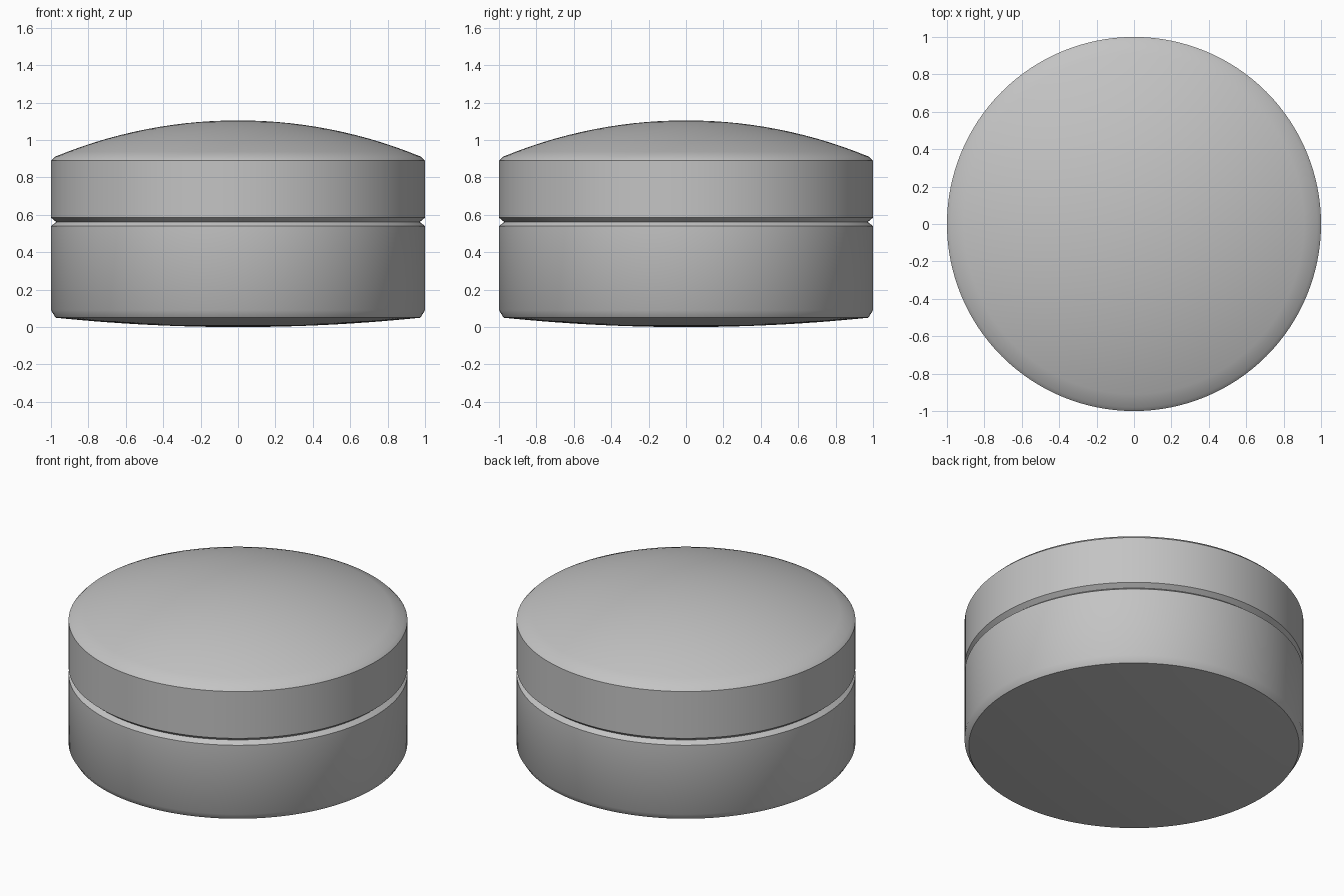
import bpy
import bmesh
import math

SEGMENTS = 128

default_cube = bpy.data.objects.get("Cube")
if default_cube:
    bpy.data.objects.remove(default_cube, do_unlink=True)

# One plain grey for the whole container
grey = bpy.data.materials.new("plain grey")
grey.use_nodes = True
colour = (0.55, 0.55, 0.55, 1)
grey.diffuse_color = colour
grey.node_tree.nodes["Principled BSDF"].inputs["Base Color"].default_value = colour


def cap(radius, rim_z, centre_z, steps=14):
    """Profile of a shallow spherical cap, from its centre out to its rim."""
    rise = abs(centre_z - rim_z)
    sphere = (radius ** 2 + rise ** 2) / (2 * rise)
    sign = 1 if centre_z > rim_z else -1
    points = []
    for i in range(steps + 1):
        r = radius * i / steps
        drop = sphere - math.sqrt(sphere ** 2 - r ** 2)
        points.append((r, centre_z - sign * drop))
    return points


def lathe(name, profile):
    """Spin a profile of (radius, height) points around the z axis."""
    bm = bmesh.new()
    verts = [bm.verts.new((r, 0, z)) for r, z in profile]
    edges = [bm.edges.new(pair) for pair in zip(verts, verts[1:])]
    bmesh.ops.spin(bm, geom=verts + edges, cent=(0, 0, 0), axis=(0, 0, 1),
                   angle=math.tau, steps=SEGMENTS, use_merge=True)
    bmesh.ops.remove_doubles(bm, verts=bm.verts, dist=0.0001)
    bmesh.ops.recalc_face_normals(bm, faces=bm.faces)
    # Outside faces point away from the middle of the container
    side = max(bm.faces, key=lambda f: f.calc_area())
    centre = side.calc_center_median()
    centre.z = 0
    if side.normal.dot(centre) < 0:
        bmesh.ops.reverse_faces(bm, faces=bm.faces)
    mesh = bpy.data.meshes.new(name)
    bm.to_mesh(mesh)
    bm.free()
    mesh.materials.append(grey)
    obj = bpy.data.objects.new(name, mesh)
    bpy.context.collection.objects.link(obj)
    bpy.ops.object.select_all(action="DESELECT")
    obj.select_set(True)
    bpy.context.view_layer.objects.active = obj
    bpy.ops.object.shade_smooth_by_angle(angle=math.radians(35))


# The two parts meet at the bottom of the V groove
groove = (0.972, 0.562)

# Body: slightly domed base, bevelled foot, straight wall, lower groove slope
lathe("body", cap(0.975, 0.05, 0) + [(1, 0.09), (1, 0.54), groove])

# Lid: domed top, bevelled shoulder, straight wall, upper groove slope
lathe("lid", cap(0.98, 0.91, 1.105) + [(1, 0.89), (1, 0.585), groove])
